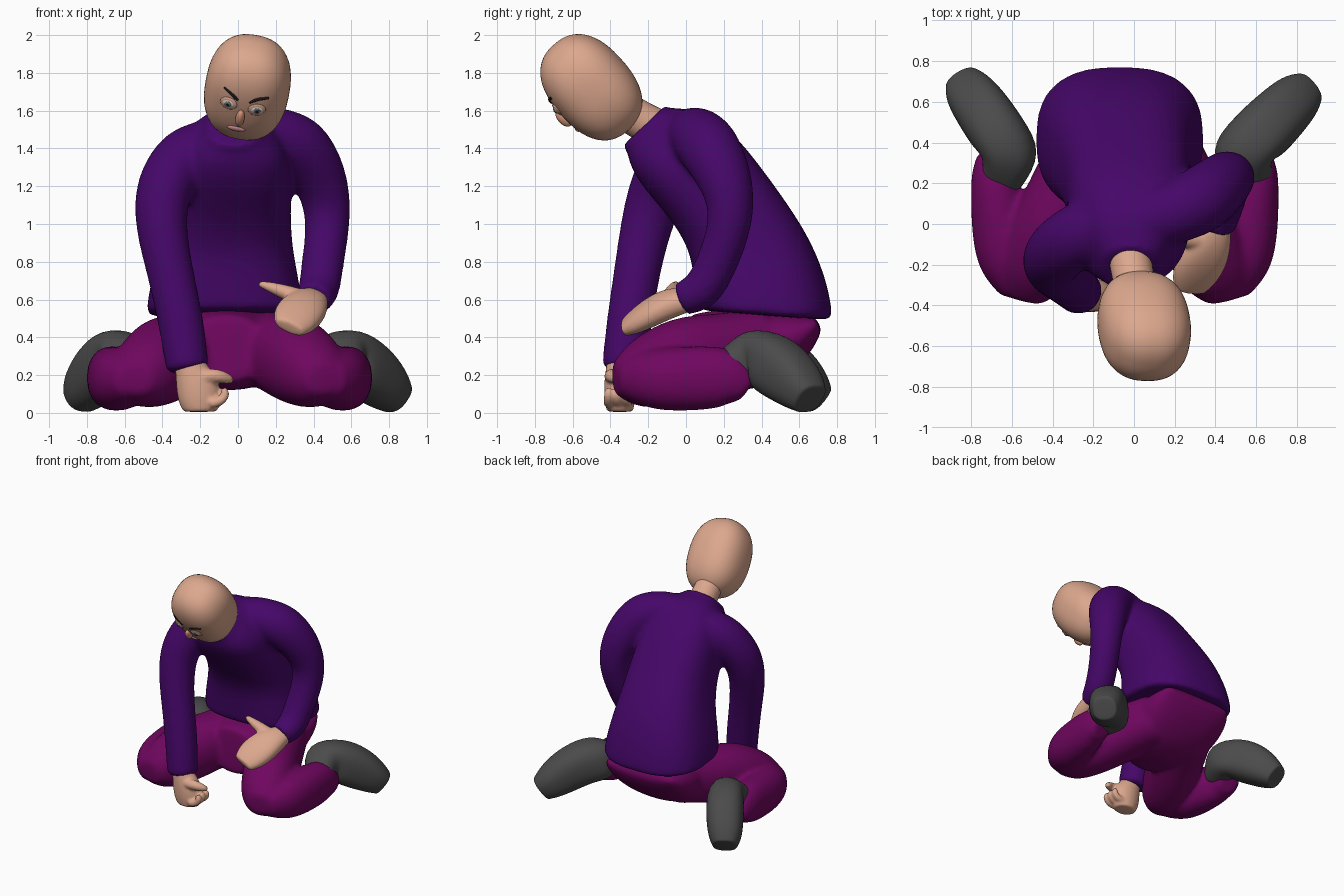
import bpy, bmesh, math
from mathutils import Vector, Matrix
from mathutils.bvhtree import BVHTree

if "Cube" in bpy.data.objects:
    bpy.data.objects.remove(bpy.data.objects["Cube"])

X, Y, Z = Vector((1, 0, 0)), Vector((0, 1, 0)), Vector((0, 0, 1))


def material(name, rgb):
    m = bpy.data.materials.new(name)
    m.diffuse_color = (*rgb, 1)
    m.use_nodes = True
    m.node_tree.nodes["Principled BSDF"].inputs["Base Color"].default_value = m.diffuse_color
    return m


SKIN = material("skin", (0.72, 0.39, 0.27))
PURPLE = material("purple_knit", (0.06, 0.002, 0.14))
PLUM = material("plum_cloth", (0.16, 0.002, 0.115))
SHOE = material("dark_grey", (0.07, 0.07, 0.07))
WHITE = material("eye_white", (0.75, 0.7, 0.66))
IRIS = material("iris_grey", (0.14, 0.2, 0.22))
BLACK = material("black", (0.01, 0.008, 0.008))
NOSE = material("nose_skin", (0.68, 0.3, 0.18))
LIP = material("lip", (0.6, 0.25, 0.27))


def loft(bm, rings, n=16, p=2.0):
    """Closed skin over superelliptic rings given as (centre, u, v); p above 2 is boxier."""
    def mix(a, b, f):
        return tuple(s.lerp(t, f) for s, t in zip(a, b))

    def bend(c):
        return math.copysign(abs(c) ** (2 / p), c)
    rings = [rings[0], mix(rings[0], rings[1], 0.12), *rings[1:-1],
             mix(rings[-1], rings[-2], 0.12), rings[-1]]
    loops = []
    for c, u, v in rings:
        loops.append([bm.verts.new(c + u * bend(math.cos(a)) + v * bend(math.sin(a)))
                      for a in (2 * math.pi * (i + .5) / n for i in range(n))])
    for a, b in zip(loops, loops[1:]):
        for i in range(n):
            bm.faces.new((a[i], a[(i + 1) % n], b[(i + 1) % n], b[i]))
    bm.faces.new(loops[0])
    bm.faces.new(loops[-1])


def limb(bm, pts, ref=Z, n=16, p=2.0, grow=1.0):
    """Tube through (x, y, z, side radius, other radius)."""
    cs = [Vector(q[:3]) for q in pts]
    rings = []
    for i, q in enumerate(pts):
        t = (cs[min(i + 1, len(cs) - 1)] - cs[max(i - 1, 0)]).normalized()
        s = t.cross(ref).normalized()
        rings.append((cs[i], s * q[3] * grow, s.cross(t) * q[-1] * grow))
    loft(bm, rings, n, p)


def finish(name, bm, mat, voxel=None, subsurf=2, relax=5):
    bmesh.ops.recalc_face_normals(bm, faces=bm.faces)
    for f in bm.faces:
        f.smooth = True
    me = bpy.data.meshes.new(name)
    bm.to_mesh(me)
    bm.free()
    ob = bpy.data.objects.new(name, me)
    bpy.context.collection.objects.link(ob)
    me.materials.append(mat)
    if subsurf:
        ob.modifiers.new("round", 'SUBSURF').levels = subsurf
        ob.modifiers["round"].render_levels = subsurf
    if voxel:
        r = ob.modifiers.new("fuse", 'REMESH')
        r.mode, r.voxel_size, r.use_smooth_shade = 'VOXEL', voxel, True
        s = ob.modifiers.new("relax", 'SMOOTH')
        s.factor, s.iterations = 0.5, relax
    return ob


# sweater: torso sections (front y,z, back y,z, centre x, half width), yoke and sleeves
bm = bmesh.new()
sections = [(.06, .54, .78, .485, -.07, .42), (.04, .70, .76, .66, -.07, .40),
            (.02, .87, .67, .91, -.06, .345), (-.10, 1.05, .51, 1.15, -.03, .31),
            (-.22, 1.18, .37, 1.34, -.02, .31), (-.29, 1.29, .23, 1.51, -.02, .29),
            (-.31, 1.36, .03, 1.62, -.02, .21), (-.31, 1.39, -.10, 1.61, -.02, .15),
            (-.34, 1.41, -.11, 1.63, -.02, .145)]
rings = []
for fy, fz, by, bz, cx, rx in sections:
    f, b = Vector((cx, fy, fz)), Vector((cx, by, bz))
    rings.append(((f + b) / 2, X * rx, (b - f) / 2))
loft(bm, rings, 24, 2.6)
limb(bm, [(.34, .11, 1.42, .15), (.2, .06, 1.47, .165), (0, 0, 1.46, .15), (-.16, -.03, 1.40, .15),
          (-.3, -.07, 1.35, .14)])
limb(bm, [(.18, .05, 1.47, .15), (.33, .11, 1.43, .165), (.44, .21, 1.25, .145), (.487, .255, 1.04, .115),
          (.447, .165, .79, .108), (.43, .09, .64, .108), (.40, -.03, .60, .088)], X, grow=1.05)
limb(bm, [(-.16, 0, 1.40, .15), (-.29, -.06, 1.37, .155), (-.40, -.15, 1.2, .15), (-.415, -.21, 1.0, .133),
          (-.36, -.26, .75, .118), (-.30, -.30, .48, .118), (-.265, -.335, .22, .11)], X, grow=1.05)
finish("sweater", bm, PURPLE, .018, relax=9)

# trousers: hips plus folded thighs and shins
bm = bmesh.new()
limb(bm, [(-.06, .70, .48, .30, .04), (-.06, .61, .42, .36, .13), (-.06, .4, .34, .38, .23),
          (-.06, .15, .33, .3, .22), (-.06, .0, .34, .2, .18)], p=2.3)
for side, dx in ((1, 0), (-1, -.09)):
    thigh = [(.1, .42, .36, .2), (.2, .2, .32, .21), (.3, 0, .285, .21, .24), (.38, -.17, .225, .2, .21),
             (.43, -.29, .185, .17, .165), (.45, -.38, .18, .08)]
    shin = [(.46, -.33, .18, .1), (.52, -.18, .18, .17), (.565, 0, .18, .15, .175),
            (.59, .18, .19, .125, .17), (.60, .26, .18, .11, .15), (.59, .33, .13, .09, .08)]
    for path in (thigh, shin):
        limb(bm, [(side * q[0] + dx, *q[1:]) for q in path], p=2.2)
finish("trousers", bm, PLUM, .018, relax=8)

# shoes trailing outward behind the shins
shoes = {"left_shoe": [(.59, .20, .21, .10), (.51, .34, .295, .165, .16), (.61, .43, .28, .155, .17),
                       (.72, .54, .20, .145, .16), (.80, .62, .12, .13, .125), (.85, .66, .07, .09)],
         "right_shoe": [(-.66, .20, .21, .10), (-.59, .34, .295, .15, .16), (-.67, .45, .28, .145, .17),
                        (-.75, .57, .20, .14, .16), (-.81, .65, .12, .125), (-.84, .70, .07, .09)]}
for name, path in shoes.items():
    bm = bmesh.new()
    limb(bm, path, p=2.5)
    finish(name, bm, SHOE)

# open hand resting on the thigh, rolled outward
bm = bmesh.new()
limb(bm, [(.41, .02, .60, .07, .06), (.385, -.07, .585, .10, .075), (.345, -.16, .55, .13, .075),
          (.295, -.26, .49, .125, .06), (.27, -.33, .45, .08, .035)], Vector((.45, 0, 1)), p=2.3)
limb(bm, [(.36, -.08, .60, .06, .05), (.26, -.07, .635, .05, .045), (.16, -.06, .67, .032, .028),
          (.11, -.05, .685, .016)], n=10)
finish("open_hand", bm, SKIN, .01)

# fist planted on the floor, with thumb and curled fingers
bm = bmesh.new()
limb(bm, [(-.26, -.34, .30, .08), (-.25, -.35, .23, .075, .085), (-.22, -.35, .17, .085, .115),
          (-.2, -.35, .07, .085, .12), (-.2, -.35, .005, .07, .09)], X)
limb(bm, [(-.2, -.39, .19, .04), (-.11, -.40, .20, .04), (-.05, -.37, .18, .03), (-.03, -.35, .17, .015)], n=10)
for y in (-.41, -.36, -.31):
    limb(bm, [(-.15, y, .05, .03), (-.09, y, .06, .03), (-.06, y, .1, .028), (-.08, y, .13, .02)], Y, n=8)
finish("fist", bm, SKIN, .01)

# neck
bm = bmesh.new()
limb(bm, [(-.03, -.08, 1.47, .11), (-.01, -.24, 1.545, .105), (.02, -.38, 1.64, .1)], X)
finish("neck", bm, SKIN)

# head: rounded egg leaning forward and slightly sideways
up = Vector((.13, -.66, .74)).normalized()
hx = Vector((1, 0, -.2))
hx = (hx - up * hx.dot(up)).normalized()
axes = Matrix((hx, up.cross(hx), up)).transposed()
bm = bmesh.new()
bmesh.ops.create_uvsphere(bm, u_segments=48, v_segments=32, radius=1)
for v in bm.verts:
    k = sum(abs(c) ** 2.4 for c in v.co) ** (-1 / 2.4)
    d = v.co * k
    v.co = axes @ Vector((d.x * .224, d.y * .215, d.z * .30)) + Vector((.05, -.501, 1.724))
bmesh.ops.recalc_face_normals(bm, faces=bm.faces)
tree = BVHTree.FromBMesh(bm)
finish("head", bm, SKIN, subsurf=0)


def on_face(x, z):
    return tree.ray_cast(Vector((x, -2, z)), Y)[:2]


def blob(name, x, z, size, mat, out=0):
    """Ellipsoid lying on the face: size is (width, height, depth)."""
    p, nrm = on_face(x, z)
    side = (hx - nrm * hx.dot(nrm)).normalized()
    rot = Matrix((side, nrm.cross(side), nrm)).transposed().to_4x4()
    bm = bmesh.new()
    bmesh.ops.create_uvsphere(bm, u_segments=20, v_segments=12, radius=1)
    bm.transform(Matrix.Translation(p + nrm * out) @ rot @ Matrix.Diagonal((*size, 1)))
    finish(name, bm, mat, subsurf=0)


# eyes with lids, nose, mouth
for name, x, z in (("right", -.05, 1.64), ("left", .10, 1.605)):
    blob(name + "_eyelid", x, z, (.048, .038, .010), SKIN)
    blob(name + "_eye", x, z, (.038, .027, .014), WHITE)
    blob(name + "_iris", x, z, (.018, .018, .006), IRIS, .011)
    blob(name + "_pupil", x, z, (.009, .009, .004), BLACK, .015)
blob("nose", .012, 1.565, (.024, .055, .03), NOSE, .008)
blob("mouth", -.01, 1.505, (.05, .018, .012), LIP)

# frowning eyebrows
for name, path in (("right_eyebrow", [(-.075, 1.725), (-.035, 1.69), (.0, 1.655)]),
                   ("left_eyebrow", [(.06, 1.64), (.10, 1.662), (.165, 1.668)])):
    bm = bmesh.new()
    limb(bm, [(*on_face(*q)[0], r) for q, r in zip(path, (.006, .012, .008))], Y, n=8)
    finish(name, bm, BLACK)
